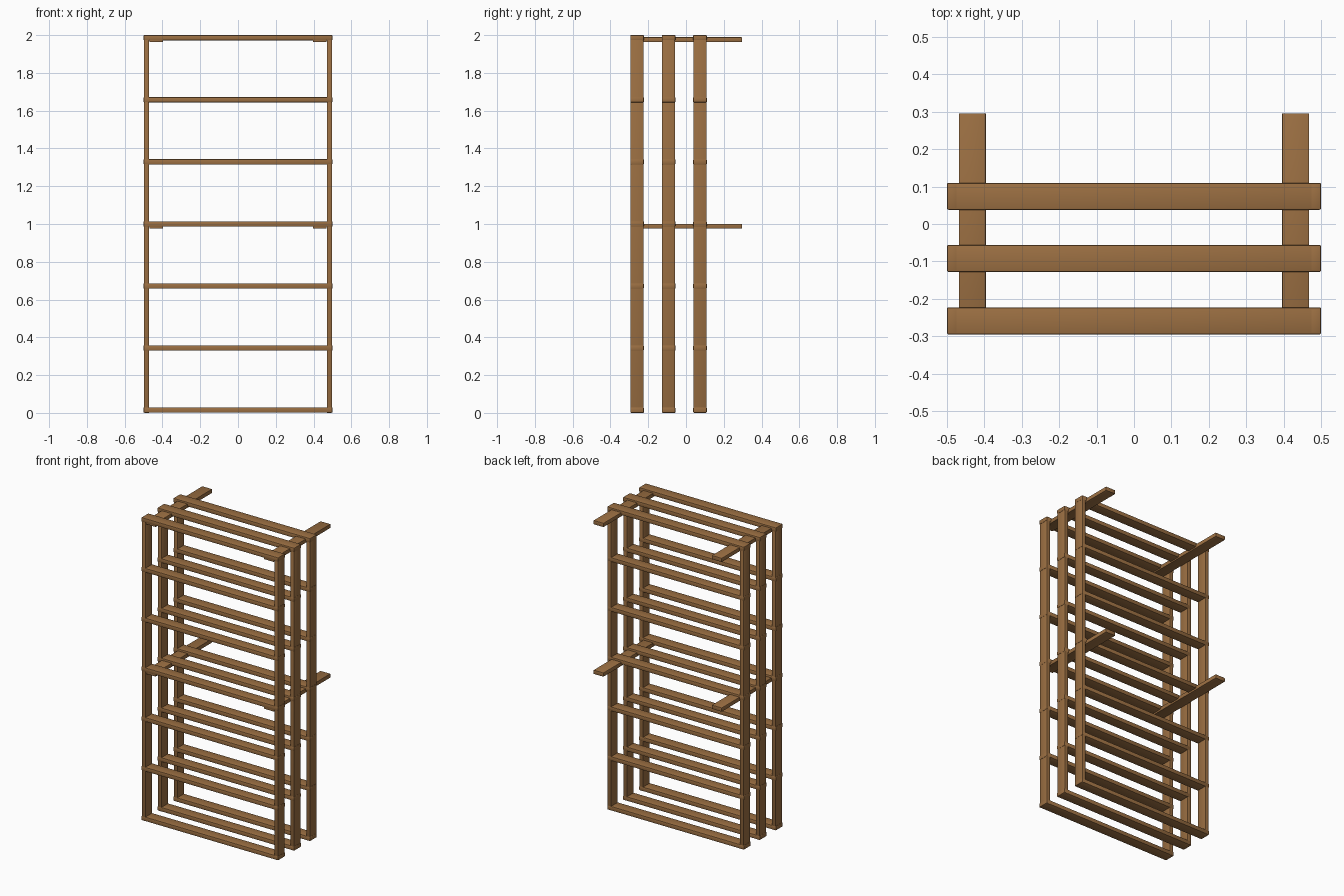
import bpy, bmesh

if "Cube" in bpy.data.objects:
    bpy.data.objects.remove(bpy.data.objects["Cube"])

wood = bpy.data.materials.new("brown wood")
wood.diffuse_color = (0.33, 0.16, 0.055, 1)
wood.use_nodes = True
wood.node_tree.nodes["Principled BSDF"].inputs["Base Color"].default_value = wood.diffuse_color


def plank(name, lo, hi, bevel=0.004):
    """Box between two corners with softened edges."""
    bm = bmesh.new()
    bmesh.ops.create_cube(bm, size=1)
    for v in bm.verts:
        for i in range(3):
            v.co[i] = lo[i] if v.co[i] < 0 else hi[i]
    bmesh.ops.bevel(bm, geom=bm.edges[:], offset=bevel, segments=2,
                    profile=0.5, affect='EDGES')
    me = bpy.data.meshes.new(name)
    bm.to_mesh(me)
    bm.free()
    me.materials.append(wood)
    ob = bpy.data.objects.new(name, me)
    bpy.context.collection.objects.link(ob)
    ob.select_set(True)
    bpy.context.view_layer.objects.active = ob
    return ob


# three ladder-like frames, front to back
for f, y in enumerate((-0.259, -0.092, 0.074)):
    for side, s in (("left", -1), ("right", 1)):
        xs = sorted((s * 0.470, s * 0.498))
        plank(f"{side}_post_{f}", (xs[0], y - 0.035, 0), (xs[1], y + 0.035, 2))
    for r in range(7):
        z = 0.015 + r * 1.971 / 6
        plank(f"rail_{f}_{r}", (-0.5, y - 0.036, z - 0.014), (0.5, y + 0.036, z + 0.014))

# flat cross bars joining the frames and reaching to the wall behind
for h, z in (("middle", 0.988), ("top", 1.976)):
    for side, s in (("left", -1), ("right", 1)):
        xs = sorted((s * 0.396, s * 0.468))
        plank(f"{side}_{h}_cross_bar", (xs[0], -0.294, z - 0.013),
              (xs[1], 0.296, z + 0.013), 0.002)

bpy.ops.object.shade_smooth_by_angle()
